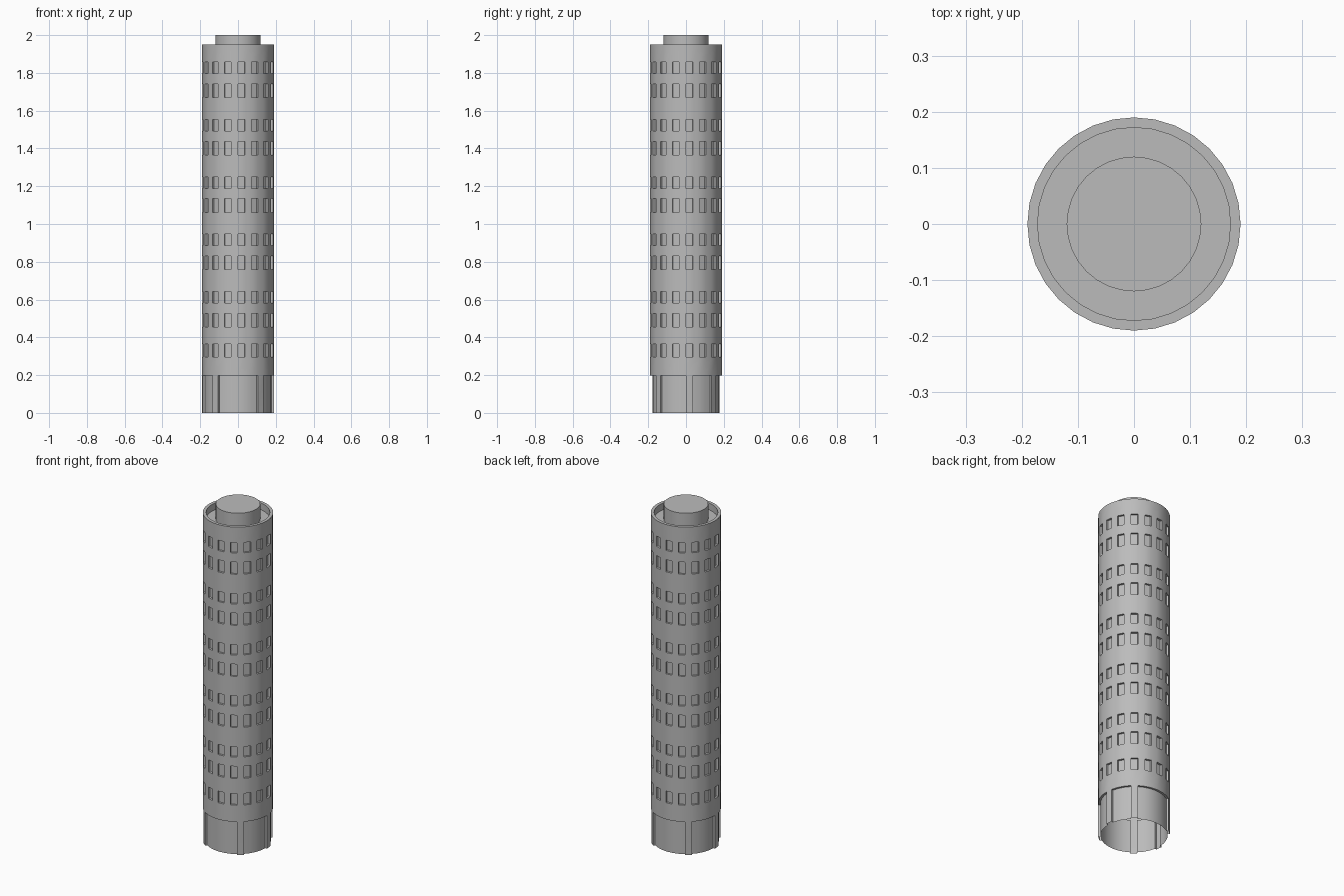
import bpy, bmesh, math

if "Cube" in bpy.data.objects:
    bpy.data.objects.remove(bpy.data.objects["Cube"])

SIDES = 32
R_OUT, R_IN = 0.19, 0.178          # wall face and recess floor
R_PARAPET, R_CAP = 0.172, 0.12
BASE_TOP, RIM_Z, ROOF_Z, TOP_Z = 0.197, 1.95, 1.91, 2.0
PILLARS = {0, 4, 11, 16, 20, 27}   # facets that stay flush in the base

grey = bpy.data.materials.new("concrete_grey")
grey.diffuse_color = (0.5, 0.5, 0.5, 1)
grey.use_nodes = True
grey.node_tree.nodes["Principled BSDF"].inputs["Base Color"].default_value = grey.diffuse_color

# Window rows as (bottom, top): pairs repeated up the tower plus one low row
rows = [(0.296, 0.365)]
for k in range(5):
    rows.append((0.455 + 0.3035 * k, 0.527 + 0.3035 * k))
    rows.append((0.582 + 0.3035 * k, 0.643 + 0.3035 * k))
levels = sorted({0, BASE_TOP, RIM_Z} | {z for r in rows for z in r})
bands = list(zip(levels, levels[1:]))


def point(k, r, z):
    a = 2 * math.pi * (k % SIDES) / SIDES
    return (r * math.cos(a), r * math.sin(a), z)


def radius(k, band):
    """Recessed on base panels and on every other facet of a window row."""
    k %= SIDES
    if band[0] == 0:
        return R_OUT if k in PILLARS else R_IN
    return R_IN if band in rows and k % 2 == 0 else R_OUT


def finish(bm, name):
    bmesh.ops.remove_doubles(bm, verts=bm.verts, dist=1e-5)
    mesh = bpy.data.meshes.new(name)
    bm.to_mesh(mesh)
    bm.free()
    mesh.materials.append(grey)
    ob = bpy.data.objects.new(name, mesh)
    bpy.context.collection.objects.link(ob)
    bpy.ops.object.select_all(action='DESELECT')
    ob.select_set(True)
    bpy.context.view_layer.objects.active = ob
    bpy.ops.object.shade_smooth_by_angle(angle=math.radians(30))


def face(bm, *pts):
    bm.faces.new([bm.verts.new(p) for p in pts])


# Tower wall with recessed windows and base panels, open underneath
bm = bmesh.new()
for i, band in enumerate(bands):
    lo, hi = band
    for k in range(SIDES):
        r = radius(k, band)
        face(bm, point(k, r, lo), point(k + 1, r, lo), point(k + 1, r, hi), point(k, r, hi))
        # side reveal towards the next facet
        n = radius(k + 1, band)
        if n != r:
            face(bm, point(k + 1, r, lo), point(k + 1, n, lo), point(k + 1, n, hi), point(k + 1, r, hi))
        # sill or lintel towards the band above
        if i + 1 < len(bands):
            u = radius(k, bands[i + 1])
            if u != r:
                face(bm, point(k, r, hi), point(k + 1, r, hi), point(k + 1, u, hi), point(k, u, hi))
finish(bm, "tower_wall")


def lathe(name, profile):
    bm = bmesh.new()
    for (r0, z0), (r1, z1) in zip(profile, profile[1:]):
        for k in range(SIDES):
            pts = [point(k, r0, z0), point(k + 1, r0, z0)]
            pts += [point(k + 1, r1, z1), point(k, r1, z1)] if r1 else [(0, 0, z1)]
            face(bm, *pts)
    finish(bm, name)


# Parapet rim with sunken roof, and the round cap on the roof
lathe("parapet_and_roof", [(R_OUT, RIM_Z), (R_PARAPET, RIM_Z), (R_PARAPET, ROOF_Z), (R_CAP, ROOF_Z)])
lathe("roof_cap", [(R_CAP, ROOF_Z), (R_CAP, TOP_Z), (0, TOP_Z)])
